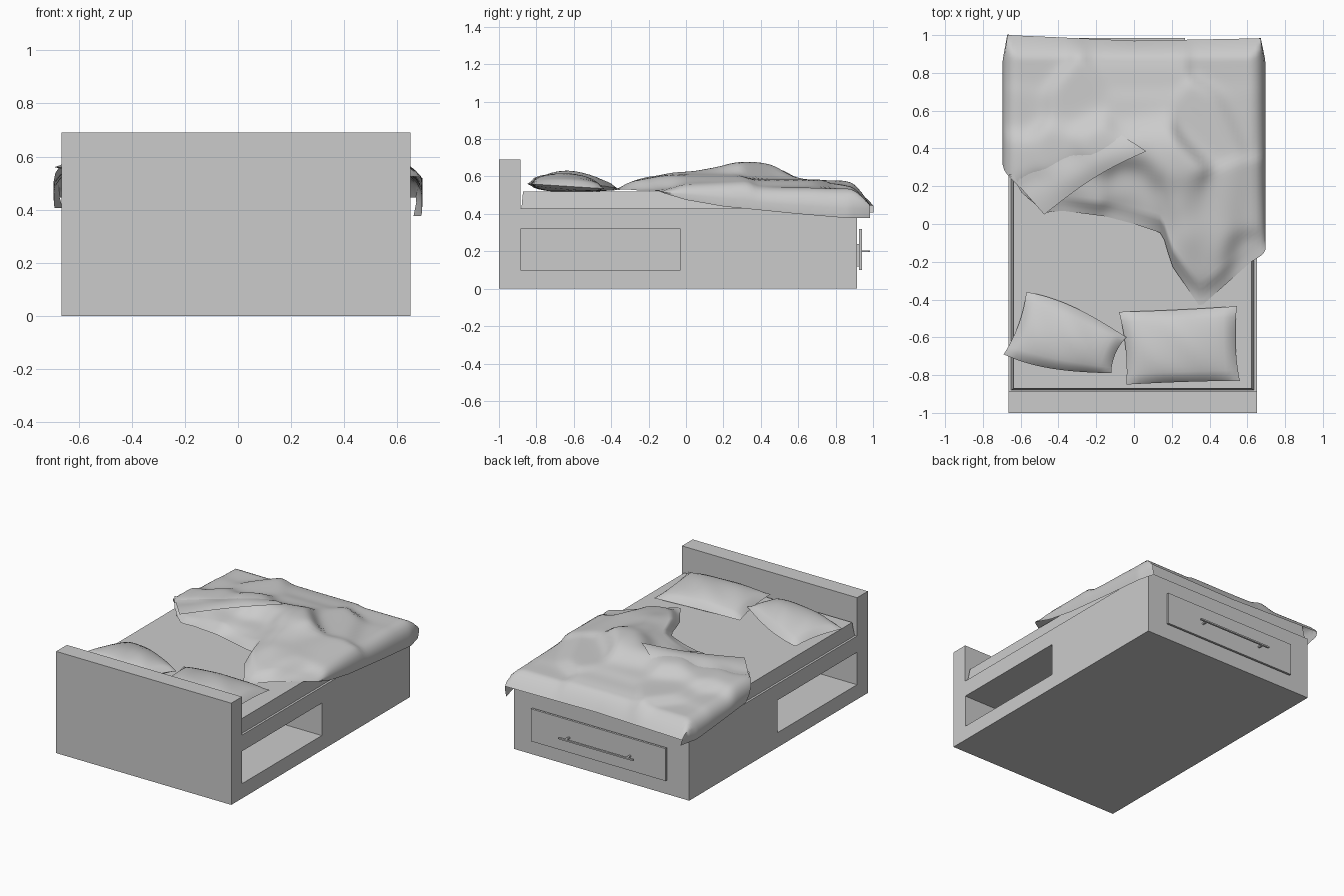
import bpy, bmesh, math
from mathutils import Vector

if "Cube" in bpy.data.objects:
    bpy.data.objects.remove(bpy.data.objects["Cube"])


def finish(name, bm, smooth=None):
    bmesh.ops.recalc_face_normals(bm, faces=bm.faces[:])
    me = bpy.data.meshes.new(name)
    bm.to_mesh(me)
    bm.free()
    ob = bpy.data.objects.new(name, me)
    bpy.context.collection.objects.link(ob)
    if smooth:
        bpy.ops.object.select_all(action='DESELECT')
        ob.select_set(True)
        bpy.context.view_layer.objects.active = ob
        bpy.ops.object.shade_smooth_by_angle(angle=math.radians(smooth))
    return ob


def box(name, lo, hi):
    bm = bmesh.new()
    bmesh.ops.create_cube(bm, size=1)
    for v in bm.verts:
        v.co = [(l + h) / 2 + c * (h - l) for l, h, c in zip(lo, hi, v.co)]
    return finish(name, bm)


def grid(bm, nu, nv, fn):
    vs = [[bm.verts.new(fn(i / nu, j / nv)) for j in range(nv + 1)] for i in range(nu + 1)]
    for i in range(nu):
        for j in range(nv):
            bm.faces.new((vs[i][j], vs[i + 1][j], vs[i + 1][j + 1], vs[i][j + 1]))


def table(pts, x):
    # piecewise linear lookup
    if x <= pts[0][0]:
        return pts[0][1]
    for (a, b), (c, d) in zip(pts, pts[1:]):
        if x <= c:
            return b + (d - b) * (x - a) / (c - a)
    return pts[-1][1]


def bilinear(c, u, v):
    a, b, d, e = [Vector(p) for p in c]
    return a.lerp(b, u).lerp(e.lerp(d, u), v)


# Frame with open storage niches on both sides
box("headboard", (-.665, -1, 0), (.65, -.885, .69))
base = box("bed_base", (-.665, -.885, 0), (.65, .915, .43))
for side, lo, hi in (("left", -.8, -.2), ("right", .19, .8)):
    cutter = box(side + "_niche_cutter", (lo, -.884, .1), (hi, -.03, .32))
    cutter.hide_render = True
    mod = base.modifiers.new(side + "_niche", 'BOOLEAN')
    mod.object = cutter
    mod.operation = 'DIFFERENCE'
    mod.solver = 'EXACT'
    bpy.context.view_layer.objects.active = base
    bpy.ops.object.modifier_apply(modifier=mod.name)
    bpy.data.objects.remove(cutter)

# Mattress, slightly narrower at the top
mattress = box("mattress", (-.65, -.88, .43), (.635, .905, .52))
for v in mattress.data.vertices:
    if v.co.z > .5:
        v.co.x *= .98
        v.co.y *= .99

# Drawer front and bar handle at the foot
box("drawer_mount", (-.47, .91, .12), (.47, .928, .24))
box("drawer_front", (-.505, .925, .1), (.505, .94, .32))
box("drawer_handle_bar", (-.29, .972, .195), (.27, .985, .205))
for i, x in enumerate((-.24, .22)):
    box("drawer_handle_post_%d" % i, (x - .006, .935, .195), (x + .006, .976, .205))

# Duvet: rumpled height samples (x, y, z)
BUMPS = [(-.66, .35, .59), (-.5, .1, .56), (-.3, .2, .59), (.03, .42, .66), (-.2, .42, .65), (-.42, .38, .61),
         (-.38, .07, .53), (0, 0, .535), (.14, -.04, .55), (0, .22, .575), (.1, .1, .57),
         (.22, .12, .665), (.23, -.04, .65), (.22, -.17, .60), (.35, -.42, .525), (.6, -.2, .53),
         (.4, -.12, .61), (.34, .05, .61), (.19, .3, .68), (.5, .12, .61), (.62, .1, .555),
         (.4, .5, .585), (0, .58, .585), (-.3, .62, .58), (-.62, .6, .55), (.62, .6, .54),
         (0, .8, .565), (-.58, .85, .54), (.58, .85, .535), (0, .95, .53), (.36, -.25, .58)]
FRONT = [(-.64, .25), (-.6, .17), (-.47, .06), (-.38, .07), (-.15, .04), (0, 0), (.15, -.05),
         (.2, -.22), (.35, -.44), (.62, -.2), (.65, -.17)]
HEM = [(-.15, .52), (.0, .475), (.2, .44), (.6, .4), (.95, .37)]


def height(x, y):
    s, w = 1e-7 * .55, 1e-7
    for bx, by, bz in BUMPS:
        k = math.exp(-((x - bx) ** 2 + (y - by) ** 2) / (2 * .075 ** 2)) + 1e-7
        s += k * bz
        w += k
    return max(s / w, .526)


def duvet(u, v):
    s = (u * 2 - 1) * 1.18
    side = max(0, abs(s) - 1) / .18
    sx = math.copysign(1, s)
    x = .62 * max(-1, min(1, s))
    foot = max(0, v - .86) / .14
    y0 = table(FRONT, x) + side * (.13 if s < 0 else .08)
    y = y0 + (.87 - y0) * min(1, v / .86)
    z = height(x, y)
    # front lip settles onto the mattress
    if s > -.9:
        z = .523 + (z - .523) * min(1, .25 + v / .09)
    hem = table(HEM, y) + (.03 if s < 0 else 0)
    drop = (z - hem) * side ** 1.7
    # sides bulge outwards, foot slopes down over the edge
    x += sx * (.075 * math.sin(side * 1.9) - .03 * side * foot)
    y += (.1 + .02 * abs(s) - .008 * s) * foot
    return x, y, z - max(drop, (z - .445) * foot ** 1.6)


bm = bmesh.new()
grid(bm, 64, 54, duvet)
finish("duvet", bm, 50)


# Folded-back duvet corner with a crisp lip that merges into the duvet behind
def flap(u, v):
    p = bilinear(((-.475, .05, .59), (.065, .385, .675), (-.08, .48, .65), (-.66, .26, .58)), u, v)
    p.z += .02 * math.sin(math.pi * v) * math.sin(math.pi * (.15 + .8 * u))
    p.y += .03 * math.sin(math.pi * u) * (1 - v)
    p.z += (height(p.x, p.y) - .004 - p.z) * v ** 2
    return p


bm = bmesh.new()
grid(bm, 16, 12, flap)
finish("duvet_fold", bm, 50)


# Pillows: two puffed sheets joined along their edges
def pillow(name, corners, puff, sag, pinch_ends, pinch_long):
    bm = bmesh.new()
    for sign, h in ((1, puff), (-1, sag)):
        def surf(u, v):
            a, b = u * 2 - 1, v * 2 - 1
            pu = .5 + .5 * a * (1 - pinch_ends * (1 - b * b) * abs(a))
            pv = .5 + .5 * b * (1 - pinch_long * (1 - a * a) * abs(b))
            p = bilinear(corners, pu, pv)
            p.z += sign * h * ((1 - a * a) * (1 - b * b)) ** .48
            p.z += sign * .005 * math.sin(7 * a + 3 * b) * (1 - a * a) * (1 - b * b)
            p.z = max(p.z, .521)
            return p
        grid(bm, 18, 14, surf)
    bmesh.ops.remove_doubles(bm, verts=bm.verts[:], dist=.0005)
    finish(name, bm, 60)


pillow("right_pillow", ((-.04, -.85, .56), (.56, -.83, .56), (.545, -.435, .535), (-.08, -.465, .54)),
       .065, .035, .05, .02)
pillow("left_pillow", ((-.69, -.69, .56), (-.12, -.79, .575), (-.04, -.6, .57), (-.57, -.36, .535)),
       .065, .04, .07, -.22)
